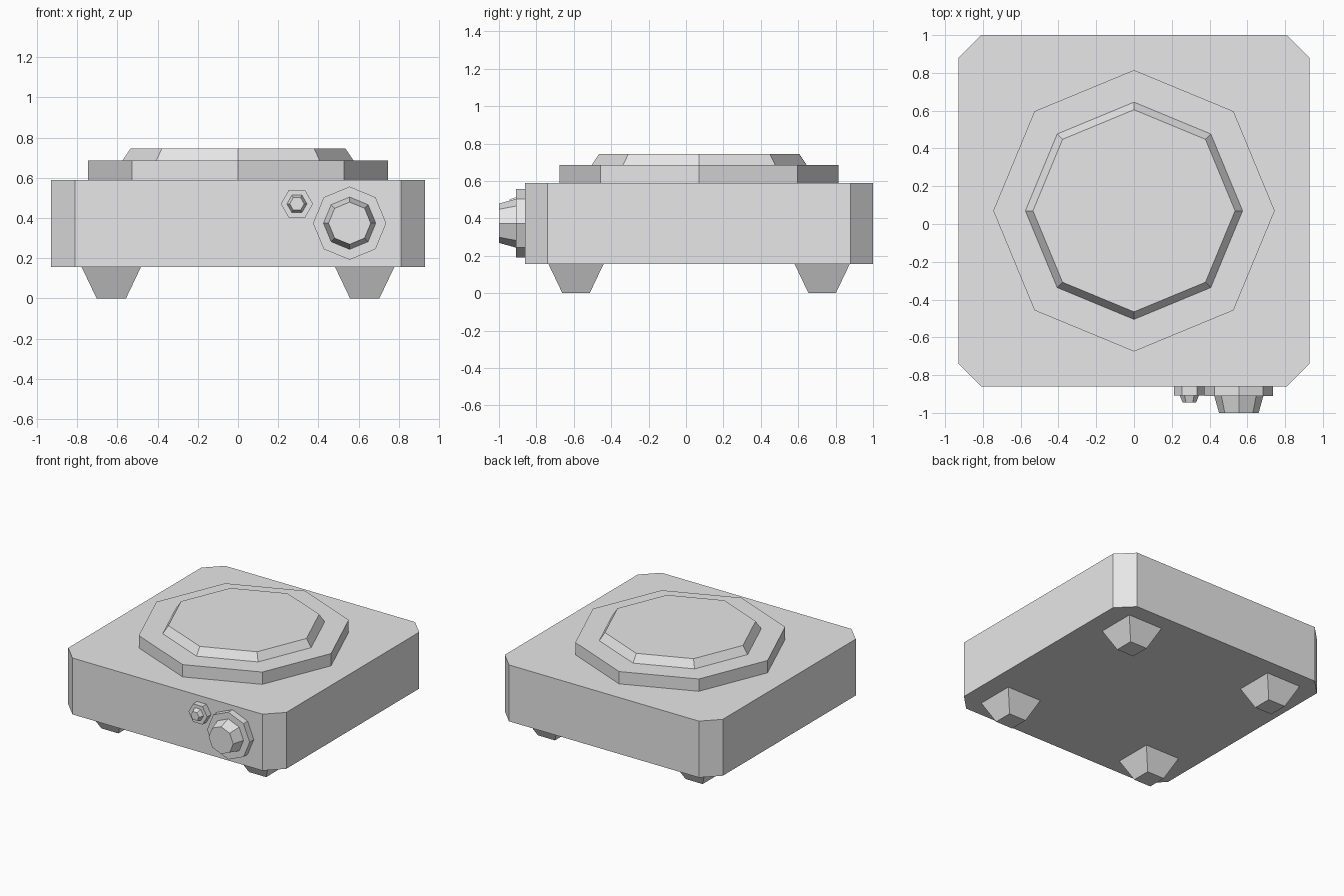
import bpy
import bmesh
from math import radians, pi, sqrt
from mathutils import Matrix, Vector

cube = bpy.data.objects.get("Cube")
if cube:
    bpy.data.objects.remove(cube, do_unlink=True)

CENTRE_Y = 0.07      # middle of the body, front to back
FRONT_Y = -0.86      # front wall of the body
HALF = 0.93          # half width of the square body
BASE_Z, TOP_Z = 0.155, 0.59

grey = bpy.data.materials.new("light grey")
grey.use_nodes = True
grey.diffuse_color = (0.8, 0.8, 0.8, 1)
grey.node_tree.nodes["Principled BSDF"].inputs["Base Color"].default_value = (0.8, 0.8, 0.8, 1)


def add_object(name, bm):
    bmesh.ops.recalc_face_normals(bm, faces=bm.faces)
    mesh = bpy.data.meshes.new(name)
    bm.to_mesh(mesh)
    bm.free()
    mesh.materials.append(grey)
    obj = bpy.data.objects.new(name, mesh)
    bpy.context.collection.objects.link(obj)
    return obj


def frustum(name, sides, r_start, r_end, start, length, axis="Z", turn=0.0):
    """Flat-sided cone section growing from start, upwards or to the front."""
    bm = bmesh.new()
    bmesh.ops.create_cone(bm, cap_ends=True, segments=sides, radius1=r_start,
                          radius2=r_end, depth=length)
    move = Matrix.Translation((0, 0, length / 2)) @ Matrix.Rotation(turn, 4, "Z")
    if axis == "-Y":
        move = Matrix.Rotation(radians(90), 4, "X") @ move
    bm.transform(Matrix.Translation(Vector(start)) @ move)
    return add_object(name, bm)


# Square body with cut vertical corners
bm = bmesh.new()
bmesh.ops.create_cube(bm, size=1)
bm.transform(Matrix.Translation((0, CENTRE_Y, (BASE_Z + TOP_Z) / 2))
             @ Matrix.Diagonal((2 * HALF, 2 * HALF, TOP_Z - BASE_Z, 1)))
uprights = [e for e in bm.edges
            if abs(e.verts[0].co.z - e.verts[1].co.z) > 0.1]
bmesh.ops.bevel(bm, geom=uprights, offset=0.12, segments=1, affect="EDGES")
add_object("body", bm)

# Eight-sided burner and its hot plate
frustum("burner_ring", 8, 0.745, 0.745, (0, CENTRE_Y, TOP_Z), 0.095, turn=pi / 2)
frustum("hot_plate", 8, 0.575, 0.535, (0, CENTRE_Y, 0.685), 0.06, turn=pi / 2)

# Four tapered square feet
for side, sx in (("left", 1), ("right", -1)):
    for end, sy in (("front", -1), ("back", 1)):
        frustum(f"{end}_{side}_foot", 4, 0.073 * sqrt(2), 0.147 * sqrt(2),
                (sx * 0.63, CENTRE_Y + sy * 0.658, 0), BASE_Z, turn=pi / 4)

# Large control knob on its backing disc
frustum("dial_base", 8, 0.182, 0.182, (0.555, FRONT_Y, 0.374), 0.05, "-Y")
frustum("dial_knob", 8, 0.13, 0.105, (0.555, FRONT_Y - 0.05, 0.374), 0.09, "-Y")

# Small six-sided button, points to the left and right
frustum("button_base", 6, 0.08, 0.08, (0.293, FRONT_Y, 0.47), 0.048, "-Y", pi / 2)
frustum("button", 6, 0.05, 0.036, (0.293, FRONT_Y - 0.048, 0.47), 0.037, "-Y", pi / 2)
